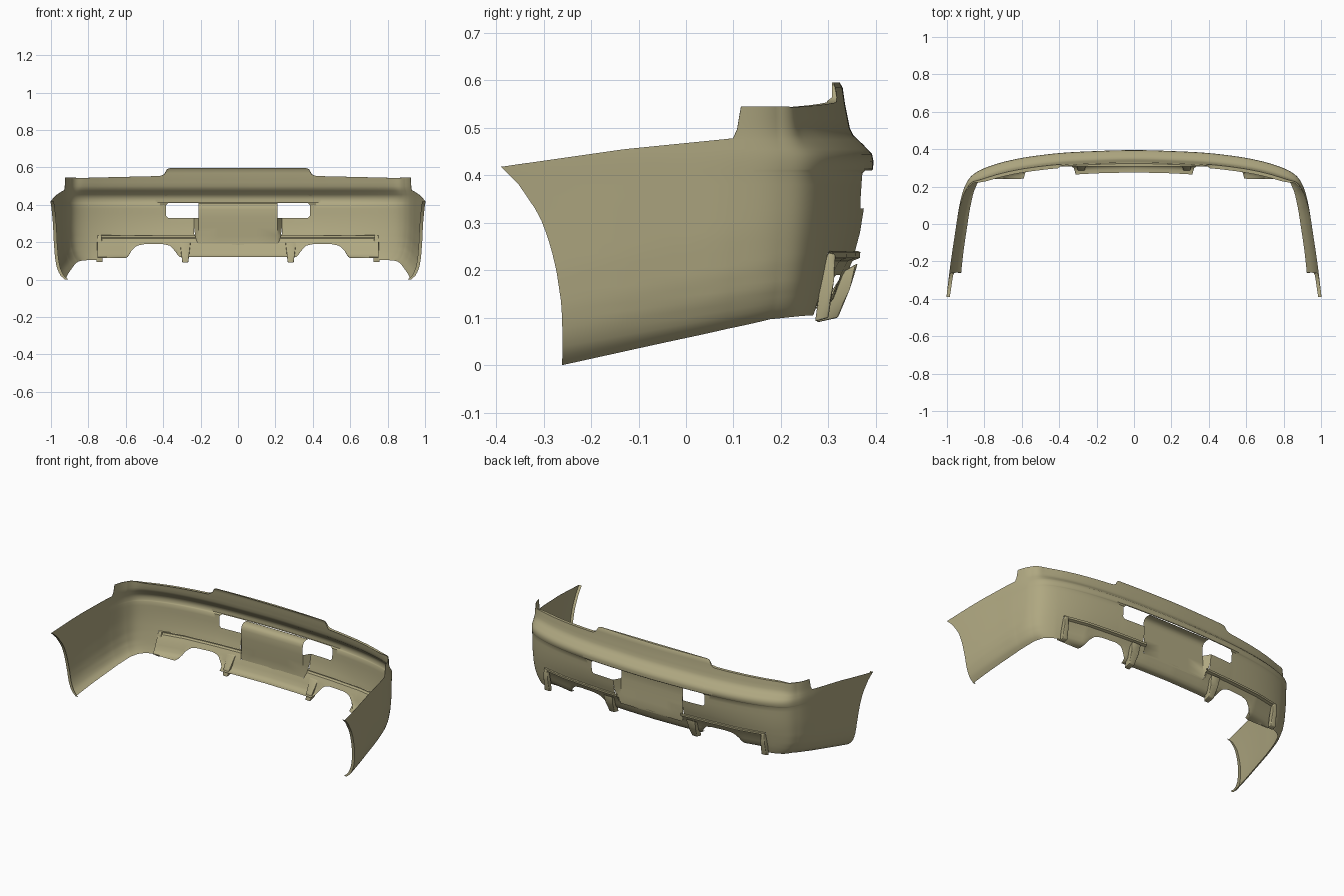
import bpy, bmesh
from mathutils import Vector

if "Cube" in bpy.data.objects:
    bpy.data.objects.remove(bpy.data.objects["Cube"])

mat = bpy.data.materials.new("khaki_plastic")
mat.diffuse_color = (0.43, 0.39, 0.22, 1)
mat.use_nodes = True
mat.node_tree.nodes["Principled BSDF"].inputs["Base Color"].default_value = mat.diffuse_color


def interp(table, t):
    if t <= table[0][0]:
        return table[0][1]
    for (a, b), (c, d) in zip(table, table[1:]):
        if t <= c:
            return b + (d - b) * (t - a) / (c - a)
    return table[-1][1]


def finish(name, bm, angle=0.7):
    """Clean up a half part, mirror it across x and smooth it."""
    bmesh.ops.remove_doubles(bm, verts=bm.verts, dist=0.0004)
    bmesh.ops.dissolve_degenerate(bm, edges=bm.edges, dist=0.0002)
    bmesh.ops.recalc_face_normals(bm, faces=bm.faces)
    me = bpy.data.meshes.new(name)
    bm.to_mesh(me)
    bm.free()
    ob = bpy.data.objects.new(name, me)
    bpy.context.collection.objects.link(ob)
    me.materials.append(mat)
    bpy.ops.object.select_all(action='DESELECT')
    ob.select_set(True)
    bpy.context.view_layer.objects.active = ob
    bpy.ops.object.shade_smooth_by_angle(angle=angle)
    mod = ob.modifiers.new("mirror", 'MIRROR')
    mod.merge_threshold = 0.0005
    return ob


def loft(bm, columns, skip=None):
    """Grid of faces through equally long columns of points."""
    vs = [[bm.verts.new(p) for p in col] for col in columns]
    for i in range(len(vs) - 1):
        for j in range(len(vs[0]) - 1):
            q = (vs[i][j], vs[i + 1][j], vs[i + 1][j + 1], vs[i][j + 1])
            if skip is None or not skip(sum((v.co for v in q), Vector()) / 4):
                bm.faces.new(q)


# Plan outline (half) and section tables
PLAN = [(-.2, .39), (0, .395), (.2, .39), (.4, .379), (.6, .353), (.755, .315), (.857, .267),
        (.905, .2), (.933, .1), (.957, -.05), (.982, -.22), (1.003, -.392), (1.02, -.55)]
REAR_IN = [(.1, .085), (.15, .062), (.2, .045), (.235, .034), (.28, .022), (.33, .014), (.405, .009),
           (.413, .001), (.43, 0), (.445, .003), (.465, .022), (.485, .043), (.5, .05),
           (.55, .06), (.585, .065), (.597, .072)]
SIDE_IN = [(0, .06), (.01, .044), (.03, .028), (.07, .012), (.12, .004), (.2, 0)]
ARCH = [(0, -.255), (.13, -.262), (.2, -.273), (.25, -.285), (.3, -.302), (.33, -.318),
        (.38, -.352), (.42, -.392)]
SIDE_TOP = [(-.39, .418), (-.13, .455), (.1, .478), (.108, .49), (.114, .545)]
REAR_TOP = [(.375, .596), (.387, .59), (.397, .566), (.42, .554), (.9, .543)]
SPLIT = .235


def rear_in(x, z):
    """Rear inset; the crease fades out towards the corners."""
    k = interp([(.4, 1), (.8, .5)], x) if z < .43 else 1
    return interp(REAR_IN, z) * k


def rear_y(x, z):
    return interp(PLAN[:8], x) - rear_in(x, z)


def section(p, n, flange=0.0):
    """One vertical column of the skin at plan point p with normal n."""
    w = min(1, max(0, n.y)) ** 1.5
    s = max(0, (.1 - p.y) / .492)
    if s > 0:
        zb = .077 * (1 - s)
    else:
        zb = interp([(.1, .077), (.2, .097), (.3, .105)], p.y)
    zt = interp(SIDE_TOP, p.y) if p.y < .23 else interp(REAR_TOP, p.x)
    zs = [zb + (SPLIT - zb) * k / 12 for k in range(12)]
    zs += [.235, .26, .28, .305, .33, .355, .38, .405, .413, .43, .445, .455, .465, .475, .485, .5,
           .52, .535, .55, .57, .585, .597]
    col = []
    for z in zs + [1]:
        zz = min(z, zt)
        d = w * rear_in(p.x, zz) + (1 - w) * interp(SIDE_IN, zz - zb)
        if z == 1:                       # return lip along the top edge
            d += .02 * w
        y, x = p.y, p.x
        if s > 0:                        # shear the side into the wheel arch line
            y = .1 - s * (.1 - interp(ARCH, zz))
            x += (p.y - y) * .145
        x, y = x - n.x * d - flange, y - n.y * d
        if z == 1 and p.x < .41:
            y = max(y, .308)
        col.append((max(0, x) if p.x > 1e-5 else 0, y, zz))
    return col


# Main skin: rear face, rounded corner and side wing
cols = []
for i in range(1, len(PLAN) - 2):
    a, b, c, d = (Vector(q) for q in PLAN[i - 1:i + 3])
    last = i == len(PLAN) - 3
    for k in range(15 if last else 14):
        t = k / 14
        p = .5 * (2 * b + (c - a) * t + (2 * a - 5 * b + 4 * c - d) * t * t
                  + (3 * b - a - 3 * c + d) * t ** 3)
        g = (c - a) + 2 * (2 * a - 5 * b + 4 * c - d) * t + 3 * (3 * b - a - 3 * c + d) * t * t
        n = Vector((-g.y, g.x)).normalized()
        cols.append(section(p, n))
cols.append(section(p, n, .018))         # inward flange at the wheel arch
bm = bmesh.new()
loft(bm, cols)


def slice_at(co, no, test=lambda c: True):
    fs = [f for f in bm.faces if f.calc_center_median().y > .15 and test(f.calc_center_median())]
    geom = fs + list({e for f in fs for e in f.edges}) + list({v for f in fs for v in f.verts})
    bmesh.ops.bisect_plane(bm, geom=geom, plane_co=co, plane_no=no, dist=1e-5)


for x in (.235, .385, .75):
    slice_at((x, 0, 0), (1, 0, 0))
for z in (SPLIT, .33, .41):
    slice_at((0, 0, z), (0, 0, 1))
CH = .012                                # chamfered outer corners of the lamp openings
for z, sg in ((.33, -1), (.41, 1)):
    slice_at((.385 - CH, 0, z), (1, 0, sg),
             lambda c: .385 - 2 * CH < c.x < .385 and .33 < c.z < .41 and abs(c.z - z) < .03)


def is_opening(c):
    if c.y < .15:
        return False
    lamp = c.x < .385 and .33 < c.z < .41
    corner = min(abs(c.z - .33), abs(c.z - .41)) + .385 - c.x < CH
    return (lamp and not corner) or (c.x < .235 and SPLIT < c.z < .34) or (c.x < .75 and c.z < SPLIT)


bmesh.ops.delete(bm, geom=[f for f in bm.faces if is_opening(f.calc_center_median())], context='FACES')
finish("bumper_skin", bm)

# Licence plate recess with slanted side walls
bm = bmesh.new()
rows = [(.384, .41), (.36, .411), (.343, .405), (.334, .393), (.33, .375), (.331, .33), (.334, .28),
        (.337, SPLIT), (.34, .19), (.338, .178)]
loft(bm, [[(x, y, z) for y, z in rows] for x in (0, .1, .21)])
wall = [(.331, .33), (.334, .28), (.337, SPLIT), (.34, .19)]
loft(bm, [[(.21, y, z) for y, z in wall],
          [(.21 + .025 * min(1, (z - .16) / .1), rear_y(.23, z), z) for y, z in wall]])
finish("plate_recess", bm)

# Diffuser: raised rim, inset panel, exhaust arches and bottom return
LOWER = [(.25, .12), (.315, .12), (.335, .15), (.36, .18), (.4, .19), (.5, .19), (.54, .182),
         (.57, .155), (.585, .125), (.6, .115), (.71, .115), (.75, .105)]
DROP = [(SPLIT, 0), (.241, .006), (.238, .012), (.226, .011), (.22, -.004), (.205, -.012),
        (.19, -.02), (.165, -.03), (.14, -.04), (.125, -.052), (.12, -.066), (.115, -.085)]
xs = [.02 * k for k in range(11)] + [.215 + .0107 * k for k in range(51)]
cols = []
for x in xs:
    zm = interp(LOWER, x)
    col = []
    for z, dy in DROP:
        if z < zm and zm > .13:          # no return flange in the exhaust arches
            dy = max(dy, -.02 - (.19 - zm) * .5)
        col.append((x, max(.24, rear_y(x, SPLIT) + dy), max(z, zm)))
    cols.append(col)
# outer end wall of the recessed panel, turned back out to the skin
cols.append([(.752, max(y, rear_y(.752, z)), z) for x, y, z in cols[-1]])
bm = bmesh.new()
loft(bm, cols, lambda c: c.x < .215 and c.z > .19)
finish("diffuser", bm)


def fin(name, profile, half_bottom, half_top, cx):
    """Tapered blade: y-z profile extruded across x."""
    bm = bmesh.new()
    lo, hi = min(z for _, z in profile), max(z for _, z in profile)
    ends = []
    for sg in (-1, 1):
        ends.append([bm.verts.new((cx + sg * (half_bottom + (half_top - half_bottom) * (z - lo) / (hi - lo)),
                                   y, z)) for y, z in profile])
        bm.faces.new(ends[-1])
    n = len(profile)
    for i in range(n):
        j = (i + 1) % n
        bm.faces.new((ends[0][i], ends[0][j], ends[1][j], ends[1][i]))
    bmesh.ops.bevel(bm, geom=list(bm.edges), offset=.004, segments=2, affect='EDGES', profile=.5)
    finish(name, bm)


# Diffuser blades beside the centre and at the outer ends of the rim
fin("inner_fin", [(.362, .215), (.345, .16), (.32, .1), (.275, .09), (.29, .13), (.335, .2)], .016, .03, .282)
fin("outer_fin", [(.3, .238), (.315, .234), (.312, .18), (.3, .1), (.272, .092), (.28, .15), (.29, .215)],
    .017, .011, .74)
